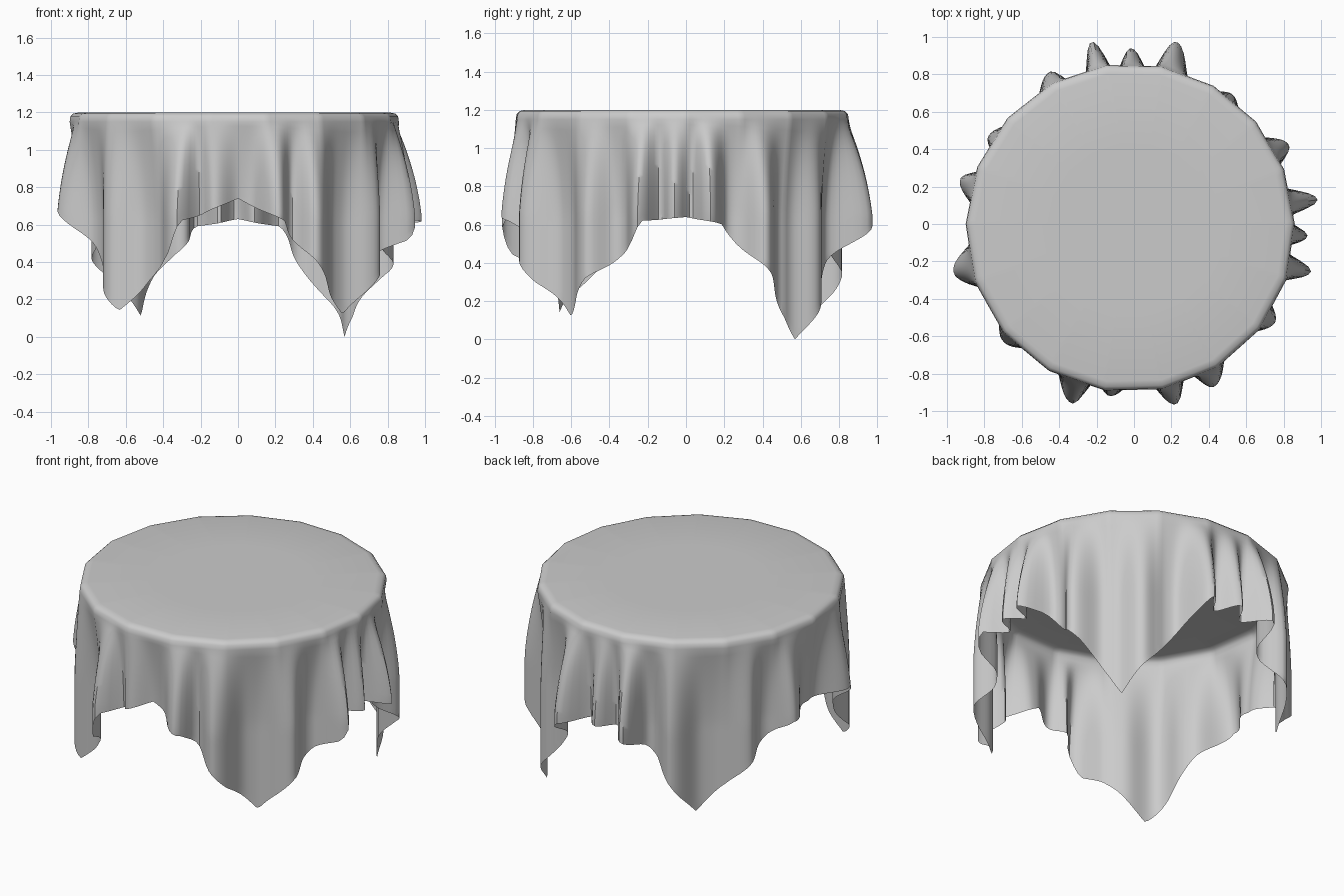
import bpy
import bmesh
from math import radians, degrees, cos, sin, pi, tau

cube = bpy.data.objects.get("Cube")
if cube:
    bpy.data.objects.remove(cube, do_unlink=True)

TOP = 1.2
COLUMNS, ROWS = 288, 18

# Fold crests: angle in degrees, reach from the centre
CRESTS = [(-165, 1.0), (-138, .94), (-109, 1.015), (-98, .93), (-77, .99), (-64, .97),
          (-35, .92), (-15, .98), (-4, .93), (7.5, .99), (27, .93), (53, .87),
          (77, 1.0), (91, .94), (103, 1.0), (119, .93), (149, .91), (165.5, .96)]

# Hem height: cloth corners hang low, the middles of the sides are high
HEM = [(-180, .65), (-165, .67), (-153, .47), (-143, .28), (-134, .14), (-124, .3), (-112, .45),
       (-108, .62), (-90, .74), (-75, .62), (-65, .42), (-59, .3), (-47, .12), (-35, .32),
       (-17, .52), (-14, .62), (0, .64), (13, .6), (19, .5), (30, .33), (36, .2), (45, 0),
       (56, .2), (70, .46), (77, .59), (90, .63), (103, .59), (114, .44), (122, .25),
       (129, .11), (138, .25), (150, .42), (165, .63)]


def wrap(points, angle):
    """Find the neighbours of an angle in a closed list, and the fraction between them."""
    for (a0, v0), (a1, v1) in zip(points, points[1:] + [(points[0][0] + 360, points[0][1])]):
        for a in (angle, angle + 360):
            if a0 <= a < a1:
                return v0, v1, (a - a0) / (a1 - a0), a1 - a0


def hem_height(angle):
    v0, v1, f, _ = wrap(HEM, angle)
    return v0 + (v1 - v0) * f


def rim_radius(angle):
    """Faceted table edge, set slightly off centre."""
    t = radians(angle)
    side = tau / 18
    facet = cos(side / 2) / cos((t % side) - side / 2)
    return .88 * facet - .02 * (cos(t) + sin(t))


def fold_radius(angle):
    """Crest to valley to crest, with deeper valleys in wider gaps."""
    v0, v1, f, gap = wrap(CRESTS, angle)
    valley = rim_radius(angle) - (.03 if gap < 16 else .05)
    crest = v0 if f < .5 else v1
    blend = (.5 + .5 * cos(tau * f)) ** (1 if gap < 16 else 1.5)
    return valley + (crest - valley) * blend


def ease(x):
    x = min(max(x, 0), 1)
    return x * (1.6 - .6 * x)


def column_points(angle):
    """One strip of cloth, from the table top over the rim to the hem."""
    rim, fold, hem = rim_radius(angle), fold_radius(angle), hem_height(angle)
    pts = [(rim * .5, TOP), (rim - .05, TOP), (rim - .02, TOP - .006), (rim - .004, TOP - .022)]
    start = TOP - .05
    for i in range(ROWS + 1):
        z = start + (hem - start) * i / ROWS
        pts.append((rim + (fold - rim) * ease((start - z) / .5), z))
    return pts


# Tablecloth
bm = bmesh.new()
centre = bm.verts.new((0, 0, TOP))
strips = []
for c in range(COLUMNS):
    angle = -180 + 360 * c / COLUMNS
    t = radians(angle)
    strips.append([bm.verts.new((r * cos(t), r * sin(t), z)) for r, z in column_points(angle)])
for a, b in zip(strips, strips[1:] + strips[:1]):
    bm.faces.new((centre, a[0], b[0]))
    for i in range(len(a) - 1):
        bm.faces.new((a[i], a[i + 1], b[i + 1], b[i]))
mesh = bpy.data.meshes.new("tablecloth")
bm.to_mesh(mesh)
bm.free()
cloth = bpy.data.objects.new("tablecloth", mesh)
bpy.context.collection.objects.link(cloth)

# Grey fabric
fabric = bpy.data.materials.new("grey_fabric")
fabric.use_nodes = True
grey = (.6, .6, .6, 1)
fabric.diffuse_color = grey
fabric.node_tree.nodes["Principled BSDF"].inputs["Base Color"].default_value = grey
mesh.materials.append(fabric)

bpy.context.view_layer.objects.active = cloth
cloth.select_set(True)
bpy.ops.object.shade_smooth_by_angle(angle=radians(50))
